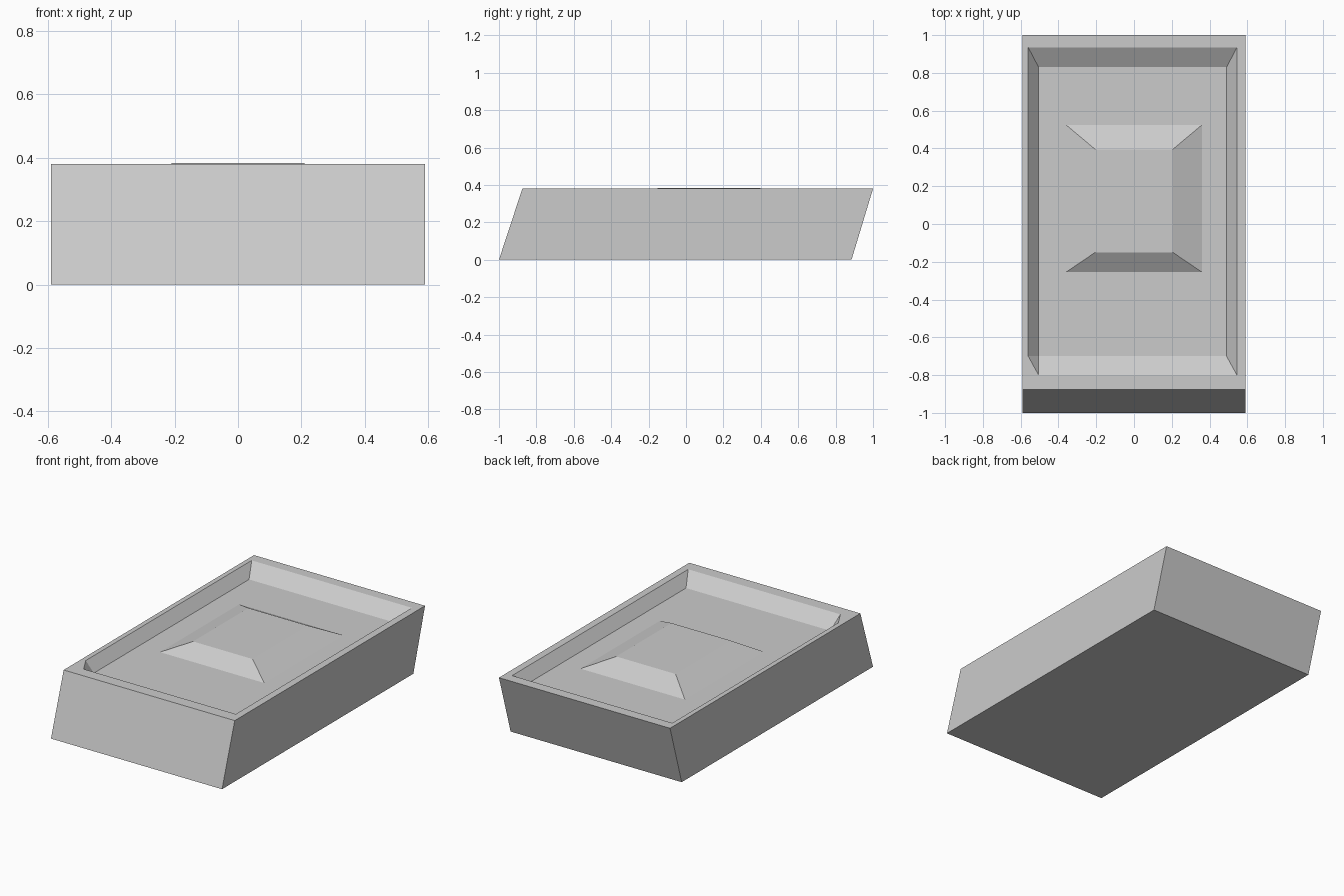
import bpy, bmesh

if "Cube" in bpy.data.objects:
    bpy.data.objects.remove(bpy.data.objects["Cube"])

TOP, FLOOR, PANEL = 0.38, 0.316, 0.384


def ring(x0, x1, y0, y1, z, cut=(0, 0)):
    """Rectangle loop whose front-left corner may be cut off."""
    return [(x0 + cut[0], y0, z), (x1, y0, z), (x1, y1, z),
            (x0, y1, z), (x0, y0 + cut[1], z)]


def loft(name, rings):
    """Skin a closed solid through a stack of five-point loops."""
    bm = bmesh.new()
    loops = [[bm.verts.new(p) for p in r] for r in rings]
    for a, b in zip(loops, loops[1:]):
        for i in range(5):
            j = (i + 1) % 5
            bm.faces.new((a[i], a[j], b[j], b[i]))
    bm.faces.new(loops[0][::-1])
    bm.faces.new(loops[-1])
    bmesh.ops.remove_doubles(bm, verts=bm.verts[:], dist=1e-5)
    bmesh.ops.recalc_face_normals(bm, faces=bm.faces[:])
    mesh = bpy.data.meshes.new(name)
    bm.to_mesh(mesh)
    bm.free()
    obj = bpy.data.objects.new(name, mesh)
    bpy.context.collection.objects.link(obj)
    return obj


# Slanted block with a sunken tray and a raised centre panel
loft("recessed_block", [
    ring(-0.59, 0.59, -1.0, 0.885, 0),                            # base
    ring(-0.59, 0.59, -0.875, 1.0, TOP),                          # outer rim
    ring(-0.56, 0.545, -0.80, 0.935, TOP, cut=(0.055, 0.10)),     # inner rim
    ring(-0.505, 0.49, -0.70, 0.83, FLOOR),                       # tray floor
    ring(-0.36, 0.36, -0.255, 0.525, FLOOR),                      # panel foot
    ring(-0.205, 0.205, -0.15, 0.395, PANEL),                     # panel top
])
